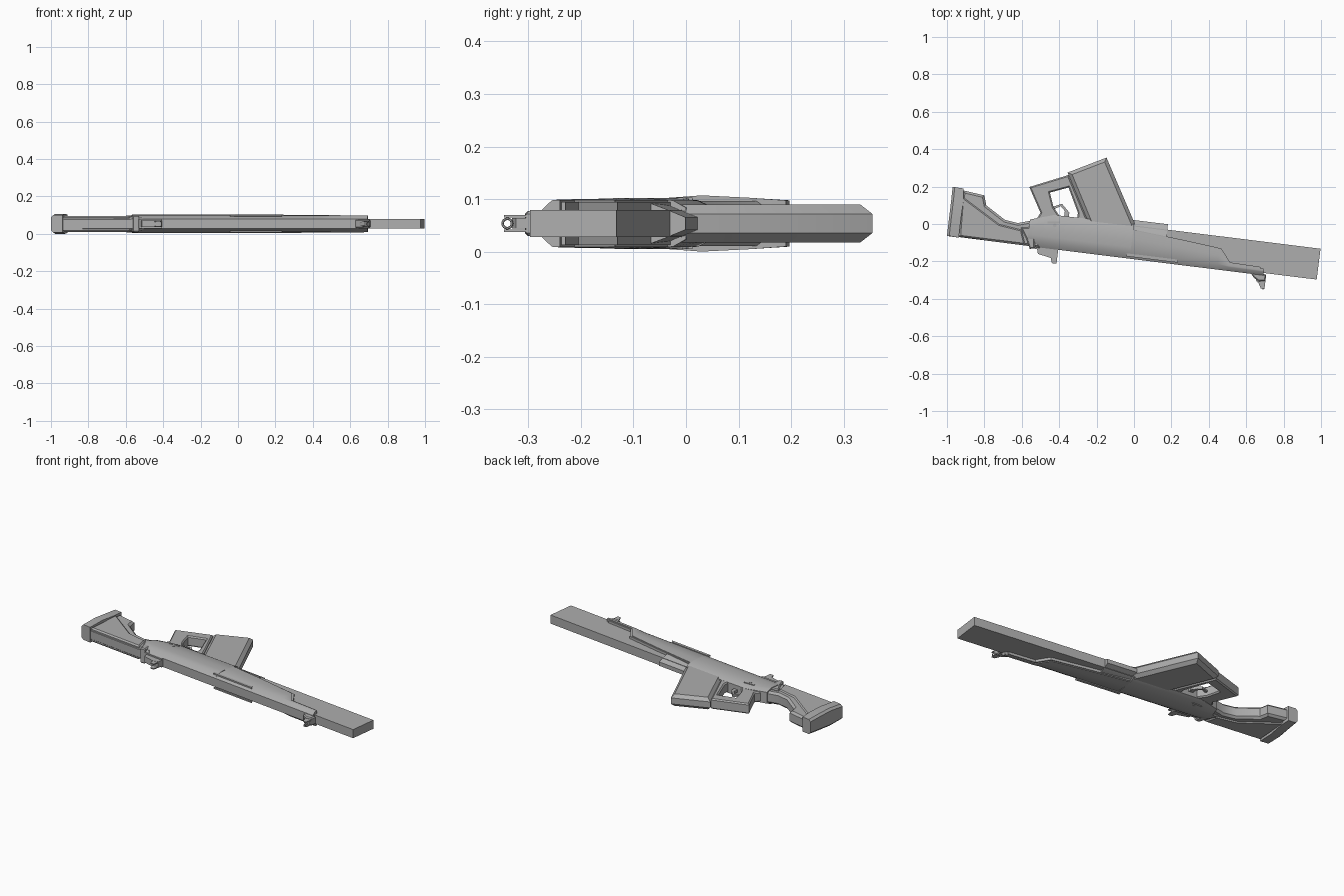
import bpy, bmesh, math

if "Cube" in bpy.data.objects:
    bpy.data.objects.remove(bpy.data.objects["Cube"])

ZC = 0.0535                      # middle plane of the lying rifle
TILT = math.radians(7.1)
C, S = math.cos(TILT), math.sin(TILT)

metal = bpy.data.materials.new("grey metal")
metal.diffuse_color = (0.42, 0.42, 0.42, 1)
metal.use_nodes = True
metal.node_tree.nodes["Principled BSDF"].inputs["Base Color"].default_value = metal.diffuse_color


def world(u, v):
    """Bore-aligned coordinates to ground plane."""
    return (u * C + v * S, -u * S + v * C)


def finish(name, bm):
    bmesh.ops.recalc_face_normals(bm, faces=bm.faces)
    me = bpy.data.meshes.new(name)
    bm.to_mesh(me)
    bm.free()
    me.materials.append(metal)
    ob = bpy.data.objects.new(name, me)
    bpy.context.collection.objects.link(ob)
    bpy.ops.object.select_all(action='DESELECT')
    ob.select_set(True)
    bpy.context.view_layer.objects.active = ob
    bpy.ops.object.shade_smooth_by_angle(angle=math.radians(28))
    return ob


def plate(name, pts, half, rim=0.0, local=False, z=0.0):
    """Outline extruded symmetrically about the middle plane, rims chamfered."""
    if local:
        pts = [world(*p) for p in pts]
    bm = bmesh.new()
    low = bm.faces.new([bm.verts.new((x, y, ZC + z - half)) for x, y in pts])
    ext = bmesh.ops.extrude_face_region(bm, geom=[low])
    for g in ext["geom"]:
        if isinstance(g, bmesh.types.BMVert):
            g.co.z += 2 * half
    bmesh.ops.recalc_face_normals(bm, faces=bm.faces)
    if rim:
        edges = [e for e in bm.edges
                 if abs(e.verts[0].co.z - e.verts[1].co.z) < 1e-5]
        bmesh.ops.bevel(bm, geom=edges, offset=rim, segments=1,
                        affect='EDGES', clamp_overlap=True)
    return finish(name, bm)


def loft(name, sections):
    """Sections (u, [(v, half width)...]) mirrored about the middle plane."""
    bm = bmesh.new()
    rings = []
    for u, prof in sections:
        ring = [(v, h) for v, h in prof] + [(v, -h) for v, h in reversed(prof)]
        rings.append([bm.verts.new((*world(u, v), ZC + h)) for v, h in ring])
    n = len(rings[0])
    for a, b in zip(rings, rings[1:]):
        for i in range(n):
            j = (i + 1) % n
            bm.faces.new((a[i], a[j], b[j], b[i]))
    bm.faces.new(rings[0])
    bm.faces.new(rings[-1])
    return finish(name, bm)


# Receiver: rounded body with a chamfered sighting edge
def body(top, tw):
    return [(-.187, .026), (-.158, .044), (-.125, .0485), (-.085, .0485),
            (top - .025, .044), (top, tw)]


loft("receiver", [(-.555, body(-.045, .034)), (-.43, body(-.005, .032)),
                  (0, body(0, .030))])

# Handguard, its upper edge stepping down towards the muzzle
def guard(top, w=.0485):
    d = top + .187
    return [(-.187, .026), (-.187 + min(.03, d * .55), .044),
            (-.187 + d * .7, w), (top, .045)]


loft("handguard", [(0, guard(-.035)), (.25, guard(-.055)),
                   (.47, guard(-.078, .047)), (.53, guard(-.148, .046)),
                   (.72, guard(-.152, .045))])

# Raised lip following the handguard's upper edge
plate("handguard_lip", [(0, -.03), (.25, -.05), (.48, -.072), (.535, -.140),
                        (.70, -.144), (.70, -.152), (.53, -.150),
                        (.47, -.082), (.25, -.060), (0, -.04)],
      .041, local=True)

# Long square-cut barrel block
plate("barrel_block", [(.0, -.174), (1.006, -.174), (1.006, -.008),
                       (.0, -.008)], .026, local=True)

# Ridged cover ahead of the magazine
loft("ridge_cover", [(-.01, [(-.08, .046), (-.05, .042), (-.018, .028), (.021, .012)]),
                     (.18, [(-.08, .044), (-.05, .040), (-.018, .028), (.021, .012)])])

# Magazine with wide chamfers all round
plate("magazine", [(-.355, .275), (-.147, .355), (.005, .0), (.005, -.06),
                   (-.22, -.05)], .0365, rim=.0185)

# Grip frame wrapping round the trigger opening
plate("grip_frame", [(-.56, -.03), (-.525, .02), (-.50, .06), (-.56, .198),
                     (-.35, .262), (-.24, .0), (-.24, -.05), (-.31, -.03),
                     (-.30, .06), (-.35, .195), (-.45, .168), (-.43, .09),
                     (-.40, .045), (-.42, -.03)], .031, rim=.007)

# Trigger and its bow
plate("trigger", [(-.375, .03), (-.345, .03), (-.352, .07), (-.385, .105),
                  (-.395, .10), (-.37, .07)], .008)
plate("trigger_bow", [(-.44, .09), (-.385, .108), (-.345, .06), (-.35, .04),
                      (-.358, .04), (-.36, .06), (-.388, .097), (-.43, .078)],
      .006)

# Shoulder stock, core and thicker cheek side
plate("stock", [(-.935, -.070), (-.915, .180), (-.80, .153), (-.79, .10),
                (-.69, .022), (-.62, .005), (-.53, .022), (-.50, -.132),
                (-.56, -.118)], .036, rim=.012)
plate("stock_cheek", [(-.935, -.068), (-.918, .150), (-.90, .135), (-.72, .0),
                      (-.60, -.03), (-.58, -.112)], .0425, rim=.008)
plate("stock_joint", [(-.605, -.02), (-.53, -.015), (-.53, -.13),
                      (-.558, -.133), (-.575, -.08)], .0455, rim=.006)

# Butt pad, fullest in the middle
bm = bmesh.new()
outline = [(-1.0, -.064, -.937, -.073, .046), (-.989, .03, -.925, .03, .0535),
           (-.978, .12, -.912, .12, .049), (-.970, .197, -.912, .190, .044)]
rows = []
for x0, y0, x1, y1, h in outline:
    e = .012
    pts = [(x0, y0, h - e), (x0 + e, y0, h), (x1, y1, h), (x1, y1, -h),
           (x0 + e, y0, -h), (x0, y0, e - h)]
    rows.append([bm.verts.new((x, y, ZC + z)) for x, y, z in pts])
for a, b in zip(rows, rows[1:]):
    for i in range(6):
        j = (i + 1) % 6
        bm.faces.new((a[i], a[j], b[j], b[i]))
bm.faces.new(rows[0])
bm.faces.new(rows[-1])
finish("butt_pad", bm)

# Rear sight: base rail, block and two ears
plate("rear_sight_base", [(-.53, -.18), (-.385, -.18), (-.385, -.197),
                          (-.51, -.197)], .026, local=True)
plate("rear_sight_block", [(-.50, -.19), (-.385, -.19), (-.385, -.225),
                           (-.42, -.235), (-.49, -.222)], .018, local=True)
for side in (-1, 1):
    plate("rear_sight_ear", [(-.425, -.22), (-.385, -.22), (-.385, -.262),
                             (-.41, -.262)], .003, local=True, z=side * .014)

# Front sight: stepped foot, ears and ring
plate("front_sight_foot", [(.65, -.18), (.735, -.18), (.735, -.215),
                           (.70, -.222), (.67, -.205)], .024, rim=.006, local=True)
plate("front_sight_post", [(.675, -.2), (.735, -.2), (.735, -.235),
                           (.715, -.245), (.69, -.225)], .010, local=True)
for side in (-1, 1):
    plate("front_sight_ear", [(.685, -.205), (.735, -.205), (.735, -.258),
                              (.715, -.258)], .0025, local=True, z=side * .0135)
bpy.ops.mesh.primitive_torus_add(
    major_segments=16, minor_segments=6, major_radius=.009, minor_radius=.0025,
    location=(*world(.728, -.252), ZC), rotation=(0, math.pi / 2, -TILT))
ring = bpy.context.object
ring.name = "front_sight_ring"
ring.data.materials.append(metal)

# Side details on both faces: vent strip, selector pin and lever
for side in (-1, 1):
    plate("vent_strip", [(-.02, -.176), (.26, -.176), (.25, -.160),
                         (-.02, -.160)], .004, local=True, z=side * .043)
    plate("selector_lever", [(-.46, -.055), (-.395, -.045), (-.395, -.037),
                             (-.46, -.045)], .003, local=True, z=side * .046)
    bpy.ops.mesh.primitive_cylinder_add(
        vertices=12, radius=.010, depth=.006,
        location=(*world(-.42, -.06), ZC + side * .046))
    pin = bpy.context.object
    pin.name = "selector_pin"
    pin.data.materials.append(metal)
